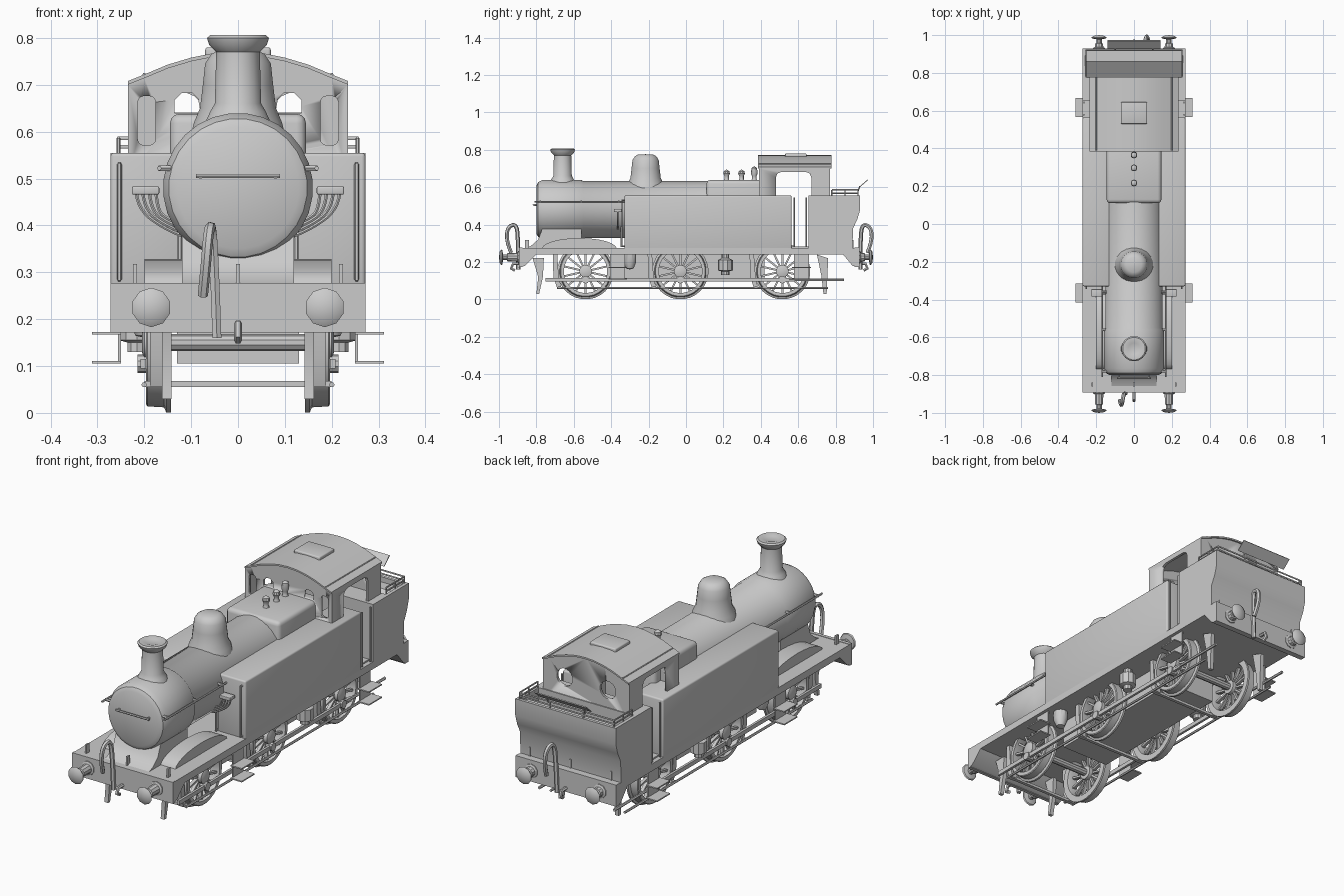
import bpy, bmesh, math
from mathutils import Matrix, Vector

if "Cube" in bpy.data.objects:
    bpy.data.objects.remove(bpy.data.objects["Cube"])


def finish(bm, name, mirror=False, angle=35):
    bmesh.ops.remove_doubles(bm, verts=bm.verts, dist=1e-5)
    bmesh.ops.recalc_face_normals(bm, faces=bm.faces)
    me = bpy.data.meshes.new(name)
    bm.to_mesh(me)
    bm.free()
    ob = bpy.data.objects.new(name, me)
    bpy.context.collection.objects.link(ob)
    bpy.ops.object.select_all(action='DESELECT')
    ob.select_set(True)
    bpy.context.view_layer.objects.active = ob
    bpy.ops.object.shade_smooth_by_angle(angle=math.radians(angle))
    if mirror:
        ob.modifiers.new("mirror", 'MIRROR')
    return ob


def box(name, x, y, z, bevel=0, mirror=False):
    bm = bmesh.new()
    bmesh.ops.create_cube(bm, size=1)
    for v in bm.verts:
        v.co = [(r[0] + r[1]) / 2 + c * (r[1] - r[0]) for r, c in zip((x, y, z), v.co)]
    if bevel:
        bmesh.ops.bevel(bm, geom=bm.edges[:], offset=bevel, segments=3, profile=0.5, affect='EDGES')
    return finish(bm, name, mirror)


def lathe(name, prof, axis='Z', at=(0, 0, 0), n=24, mirror=False, closed=False):
    """Revolve (radius, height) points about an axis."""
    bm = bmesh.new()
    put = {'X': lambda a, b, h: (h, a, b), 'Y': lambda a, b, h: (a, h, b), 'Z': lambda a, b, h: (a, b, h)}[axis]
    rings = [[bm.verts.new(Vector(put(r * math.cos(t), r * math.sin(t), h)) + Vector(at))
              for t in (2 * math.pi * (i + .5) / n for i in range(n))] for r, h in prof]
    pairs = list(zip(rings, rings[1:])) + ([(rings[-1], rings[0])] if closed else [])
    for a, b in pairs:
        for i in range(n):
            j = (i + 1) % n
            bm.faces.new((a[i], a[j], b[j], b[i]))
    return finish(bm, name, mirror)


def extrude(name, pts, axis, lo, hi, mirror=False):
    """Extrude a 2D outline: (y, z) along X or (x, z) along Y."""
    bm = bmesh.new()
    co = (lambda p, h: (h, p[0], p[1])) if axis == 'X' else (lambda p, h: (p[0], h, p[1]))
    a, b = [[bm.verts.new(co(p, h)) for p in pts] for h in (lo, hi)]
    bm.faces.new(a)
    bm.faces.new(b)
    for i in range(len(pts)):
        j = (i + 1) % len(pts)
        bm.faces.new((a[i], a[j], b[j], b[i]))
    return finish(bm, name, mirror)


def tube(name, pts, r, smooth=False, mirror=False):
    cu = bpy.data.curves.new(name, 'CURVE')
    cu.dimensions, cu.bevel_depth, cu.bevel_resolution, cu.use_fill_caps = '3D', r, 1, True
    sp = cu.splines.new('NURBS' if smooth else 'POLY')
    sp.points.add(len(pts) - 1)
    for p, c in zip(sp.points, pts):
        p.co = (*c, 1)
    if smooth:
        sp.use_endpoint_u, sp.order_u, sp.resolution_u = True, 3, 4
    tmp = bpy.data.objects.new(name + "_path", cu)
    bpy.context.collection.objects.link(tmp)
    me = bpy.data.meshes.new_from_object(tmp.evaluated_get(bpy.context.evaluated_depsgraph_get()))
    bpy.data.objects.remove(tmp)
    bm = bmesh.new()
    bm.from_mesh(me)
    return finish(bm, name, mirror, 50)


def cut(ob, cutter):
    m = ob.modifiers.new("cut", 'BOOLEAN')
    m.operation, m.object, m.solver = 'DIFFERENCE', cutter, 'EXACT'
    bpy.context.view_layer.update()
    ob.data = bpy.data.meshes.new_from_object(ob.evaluated_get(bpy.context.evaluated_depsgraph_get()))
    ob.modifiers.clear()
    bpy.data.objects.remove(cutter)


# Boiler with smokebox, saddle, dome, chimney and firebox
lathe("boiler", [(0, -.8), (.13, -.8), (.148, -.79), (.16, -.765), (.16, -.56), (.153, -.55), (.153, .4), (0, .4)],
      'Y', (0, 0, .48), 28)
extrude("smokebox_saddle", [(-.87, .27), (-.83, .285), (-.79, .32), (-.76, .4), (-.56, .4), (-.56, .27)], 'X', -.12, .12)
lathe("chimney", [(.075, .61), (.06, .643), (.05, .66), (.047, .77), (.062, .785), (.067, .8), (.06, .806),
                  (.04, .806), (.03, .802), (0, .80)], 'Z', (0, -.66, 0), 20)
lathe("steam_dome", [(.105, .58), (.095, .62), (.082, .65), (.076, .70), (.071, .745), (.058, .765), (.04, .775), (0, .776)],
      'Z', (0, -.216, 0), 20)
box("firebox", (-.145, .145), (.11, .45), (.3, .638), .02)
for i, (y, top) in enumerate([(.217, .695), (.297, .695), (.365, .712)]):
    lathe(f"safety_valve_{i}", [(.018, .63), (.012, .645), (.012, .66), (.018, .672), (.015, top - .01), (0, top)],
          'Z', (0, y, 0), 10)

# Footplate, buffer beams and frames
extrude("footplate", [(-.885, .275), (.92, .275), (.92, .172), (.89, .18), (.84, .24), (-.8, .24), (-.86, .18), (-.885, .172)],
        'X', -.272, .272)
box("front_buffer_beam", (-.272, .272), (-.892, -.875), (.172, .277))
box("rear_buffer_beam", (-.272, .272), (.9, .928), (.172, .277))
box("main_frame", (-.13, .13), (-.36, .42), (.105, .26))

# Side tanks and front splashers
box("side_tank", (.12, .272), (-.33, .565), (.265, .555), .008, True)
extrude("splasher", [(-.57 + .2 * math.cos(t), .27 + .058 * math.sin(t)) for t in (math.pi * i / 12 for i in range(13))],
        'X', .12, .2, True)

# Cab shell, hollowed, with openings
arch = [(.235, .70), (.2, .714), (.15, .735), (.1, .75), (.05, .76), (0, .763)]
arch += [(-x, z) for x, z in arch[-2::-1]]
cab = extrude("cab", [(.235, .5)] + arch + [(-.235, .5)], 'Y', .39, .77)
cut(cab, extrude("cavity", [(.222, .4)] + [(x * .945, z - .012) for x, z in arch] + [(-.222, .4)], 'Y', .403, .757))
cut(cab, extrude("side_cut", [(.48, .45), (.48, .65), (.488, .672), (.51, .682), (.64, .682), (.662, .672), (.67, .65),
                              (.67, .45)], 'X', -.4, .4))
for s in (-1, 1):
    cut(cab, box("slot_cut", sorted((s * .175, s * .215)), (.38, .42), (.57, .677), .014))
    cut(cab, extrude("pane_cut", [(s * x, z) for x, z in
                                  [(.08, .64), (.135, .64), (.135, .668), (.12, .683), (.098, .683), (.085, .67)]], 'Y', .36, .44))
    cut(cab, lathe("round_cut", [(0, .7), (.043, .7), (.043, .85), (0, .85)], 'Y', (s * .117, 0, .64), 16))
extrude("cab_roof", arch + [(x, z + .008) for x, z in arch[::-1]], 'Y', .385, .778)
box("roof_vent", (-.07, .07), (.53, .645), (.75, .78), .006)
tube("roof_rain_strip", [(.2, .39, .722), (.2, .775, .722)], .004, mirror=True)
box("cab_floor", (-.25, .25), (.44, .67), (.27, .282))

# Bunker with recessed top, rails and tilted plate
bunker = extrude("bunker", [(.655, .27), (.655, .555), (.93, .555), (.93, .475), (.915, .425), (.893, .38), (.89, .27)],
                 'X', -.272, .272)
cut(bunker, extrude("bunker_cut", [(.775, .6), (.775, .47), (.86, .53), (.915, .53), (.915, .6)], 'X', -.255, .255))
for z in (.568, .586):
    tube("bunker_rail", [(-.255, .78, z), (-.255, .92, z), (.255, .92, z), (.255, .78, z)], .004)
for x, y in [(.255, .78), (.255, .85), (.255, .92), (.09, .92)]:
    tube("bunker_rail_post", [(x, y, .55), (x, y, .586)], .004, mirror=True)
extrude("bunker_tilted_plate", [(.927, .602), (.93, .6), (.973, .637), (.97, .641)], 'X', -.14, .14)
tube("plate_stay", [(.1, .92, .58), (.1, .93, .605)], .004, mirror=True)

# Wheels, axles, and brake gear
for i, y in enumerate((-.537, -.03, .515)):
    lathe(f"wheel_tyre_{i}", [(.15, .143), (.15, .153), (.139, .158), (.137, .193), (.133, .196), (.116, .196),
                              (.116, .155), (.12, .143)], 'X', (0, y, .15), 28, True, True)
    lathe(f"wheel_hub_{i}", [(0, .145), (.034, .15), (.034, .2), (.02, .205), (0, .205)], 'X', (0, y, .15), 14, True)
    bm = bmesh.new()
    for k in range(14):
        m = (Matrix.Translation((.175, y, .15)) @ Matrix.Rotation(2 * math.pi * k / 14, 4, 'X')
             @ Matrix.Translation((0, 0, .073)) @ Matrix.Diagonal((.016, .01, .1, 1)))
        bmesh.ops.create_cube(bm, size=1, matrix=m)
    finish(bm, f"wheel_spokes_{i}", True)
    extrude(f"wheel_counterweight_{i}", [(y + .12 * math.cos(t), .15 + .12 * math.sin(t))
                                         for t in (math.radians(50 + 10 * k) for k in range(9))], 'X', .165, .188, True)
    lathe(f"axle_{i}", [(.018, -.16), (.018, .16)], 'X', (0, y, .15), 10)
    lathe(f"crank_pin_{i}", [(0, .18), (.02, .18), (.02, .214), (0, .214)], 'X', (0, y, .105), 10, True)
    b = y - .15
    extrude(f"brake_hanger_{i}", [(b - .025, .25), (b - .002, .25), (b + .003, .17), (b + .008, .12), (b + .02, .06),
                                  (b, .055), (b - .022, .12)], 'X', .158, .188, True)
    box(f"brake_crossbeam_{i}", (-.2, .2), (b + .002, b + .018), (.055, .068))
box("coupling_rod", (.196, .208), (-.75, .58), (.095, .115), 0, True)
tube("long_rod", [(.203, .55, .105), (.203, .845, .105)], .007, mirror=True)
tube("brake_rod", [(.2, -.69, .06), (.2, .76, .06)], .006, mirror=True)
extrude("front_guard_iron", [(-.82, .22), (-.76, .22), (-.765, .12), (-.785, .03), (-.8, .03), (-.79, .12)],
        'X', .142, .162, True)
extrude("rear_guard_iron", [(.70, .24), (.76, .22), (.755, .1), (.752, .03), (.735, .03), (.725, .12)],
        'X', .142, .162, True)

# Steps, sandboxes and injector
for n, y in (("front", -.365), ("rear", .617)):
    box(n + "_step_plate", (.25, .256), (y - .04, y + .04), (.105, .25), 0, True)
    for z in (.108, .17):
        box(n + "_step_tread", (.25, .311), (y - .05, y + .05), (z - .003, z + .003), 0, True)
lathe("sandbox", [(0, .16), (.02, .165), (.034, .2), (.034, .25)], 'Z', (.2, -.3, 0), 10, True)
lathe("injector", [(0, .13), (.022, .13), (.022, .15), (.04, .155), (.04, .21), (.02, .22), (.02, .25)],
      'Z', (.215, .21, 0), 10, True)

# Buffers, draw hooks and vacuum hoses at both ends
for n, s, e in (("front", -1, .885), ("rear", 1, .92)):
    lathe(n + "_buffer", [(.034, s * e), (.034, s * (e + .012)), (.024, s * (e + .016)), (.022, s * .955), (.015, s * .957),
                          (.015, s * .978), (.038, s * .982), (.042, s * .988), (.03, s * .996), (0, s)],
          'Y', (.185, 0, .225), 10, True)
    tube(n + "_hook", [(0, s * e, .19), (0, s * (e + .04), .19), (0, s * (e + .05), .165), (0, s * (e + .03), .155)], .009)
    hose = [(.16, e + .012), (.34, e + .012), (.405, e + .025), (.385, e + .07), (.31, e + .075), (.25, e + .05)]
    tube(n + "_vacuum_hose", [(s * (.045 + .006 * i), s * y, z) for i, (z, y) in enumerate(hose)], .011, True)
    for x in (0, .22):
        box(n + "_lamp_iron", (x - .004, x + .004), sorted((s * (e - .045), s * (e - .025))), (.27, .318), 0, x > 0)

# Handrails
tube("smokebox_door_rail", [(-.09, -.815, .505), (.09, -.815, .505)], .005)
for x in (-.08, .08):
    tube("door_rail_knob", [(x, -.795, .505), (x, -.815, .505)], .006)
tube("boiler_rail", [(.168, -.81, .522), (.168, -.33, .522)], .005, mirror=True)
for y in (-.78, -.56, -.36):
    tube("boiler_rail_knob", [(.14, y, .522), (.17, y, .522)], .007, mirror=True)
tube("tank_front_rail", [(.253, -.33, .285), (.253, -.342, .285), (.253, -.342, .53), (.253, -.33, .53)], .005, mirror=True)
for y in (.578, .643):
    tube("doorway_rail", [(.265, y, .28), (.265, y, .545)], .005, mirror=True)

# Lubricator boxes with pipes on the tank fronts
box("lubricator_box", (.168, .226), (-.385, -.345), (.466, .483), .003, True)
for i in range(4):
    x = .175 + .014 * i
    tube(f"lubricator_pipe_{i}", [(x, -.365, .47), (x - .003, -.365, .435), (.155, -.365, .415 - .008 * i),
                                  (.115, -.365, .40 - .008 * i)], .004, True, True)
tube("lower_pipe", [(.124, -.345, .28), (.124, -.345, .39)], .005, mirror=True)
